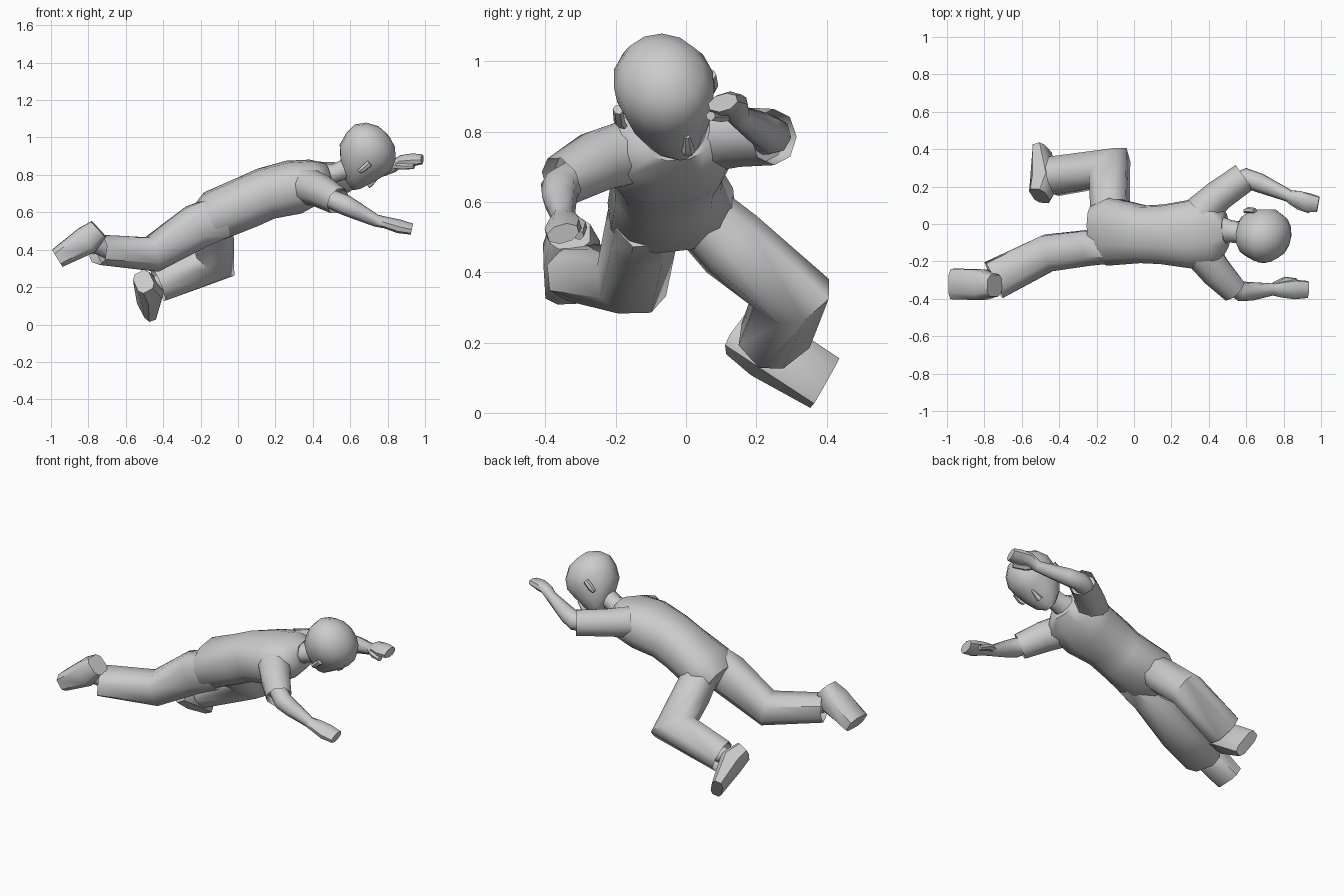
import bpy, bmesh, math
from mathutils import Vector


def tube(name, rings, side, n=10, square=1.0, tangent=None, hollow=False, angle=50):
    """Loft of rings (x, y, z, half width along side, half depth)."""
    pts = [Vector(r[:3]) for r in rings]
    bm = bmesh.new()
    loops = []
    for i, (p, r) in enumerate(zip(pts, rings)):
        t = Vector(tangent) if tangent else Vector()
        if not tangent:
            if i > 0:
                t += (p - pts[i - 1]).normalized()
            if i < len(pts) - 1:
                t += (pts[i + 1] - p).normalized()
        t.normalize()
        u = Vector(side)
        u = (u - t * u.dot(t)).normalized()
        v = t.cross(u)
        loop = []
        for k in range(n):
            a = 2 * math.pi * (k + 0.5) / n
            c, s = math.cos(a), math.sin(a)
            c = math.copysign(abs(c) ** square, c)
            s = math.copysign(abs(s) ** square, s)
            loop.append(bm.verts.new(p + u * c * r[3] + v * s * r[4]))
        loops.append(loop)
    for A, B in zip(loops, loops[1:]):
        for k in range(n):
            j = (k + 1) % n
            bm.faces.new((A[k], A[j], B[j], B[k]))
    bm.faces.new(loops[0][::-1])
    end = bm.faces.new(loops[-1])
    bm.normal_update()
    if hollow:
        # recessed cuff opening
        bmesh.ops.inset_region(bm, faces=[end], thickness=0.008)
        bmesh.ops.translate(bm, verts=end.verts, vec=-end.normal * 0.05)
    bmesh.ops.recalc_face_normals(bm, faces=bm.faces)
    me = bpy.data.meshes.new(name)
    bm.to_mesh(me)
    bm.free()
    ob = bpy.data.objects.new(name, me)
    bpy.context.collection.objects.link(ob)
    bpy.ops.object.select_all(action='DESELECT')
    ob.select_set(True)
    bpy.context.view_layer.objects.active = ob
    bpy.ops.object.shade_smooth_by_angle(angle=math.radians(angle))
    return ob


# Torso and neck
tube("torso", [(-.22, -.04, .54, .14, .08), (-.13, -.04, .58, .185, .135),
               (.05, -.055, .655, .155, .14), (.15, -.055, .70, .16, .14),
               (.30, -.055, .735, .185, .145), (.42, -.035, .77, .19, .115),
               (.49, -.03, .79, .10, .075)], (0, 1, .12), n=12, square=.85)
tube("neck", [(.43, -.03, .79, .085, .075), (.52, -.04, .81, .06, .05),
              (.62, -.05, .85, .06, .06)], (0, 1, .2))

# Trouser legs
tube("right_leg", [(-.08, -.12, .58, .09, .12), (-.22, -.125, .525, .10, .125),
                   (-.46, -.155, .375, .105, .10), (-.75, -.30, .40, .11, .08)],
     (0, 1, .1), n=8, square=.8, hollow=True)
tube("left_leg", [(-.13, .03, .575, .09, .10), (-.13, .13, .48, .105, .105),
                  (-.13, .30, .34, .105, .14), (-.43, .255, .22, .11, .095)],
     (-.23, .73, .6), n=8, square=.8, hollow=True)

# Feet and ankles
tube("right_foot", [(-.745, -.33, .51, .06, .06), (-.81, -.325, .45, .085, .08),
                    (-.965, -.32, .355, .085, .055)], (.1, 1, .1), n=8, square=.6)
tube("right_ankle", [(-.68, -.27, .39, .05, .05), (-.79, -.33, .44, .05, .05)], (0, 1, 0), n=8)
tube("left_foot", [(-.505, .15, .23, .07, .05), (-.475, .23, .185, .085, .07),
                   (-.49, .395, .085, .085, .035)], (-.4, .4, .8), n=8, square=.6)
tube("left_ankle", [(-.36, .26, .24, .05, .05), (-.48, .22, .20, .05, .05)], (0, 1, 0), n=8)

# Sleeves, forearms with hands, thumbs
arms = {
    "right": ([(.36, -.15, .745, .10, .10), (.44, -.255, .715, .09, .09), (.535, -.355, .66, .075, .075)],
              [(.48, -.30, .68, .05, .05), (.57, -.36, .64, .055, .055), (.63, -.36, .61, .05, .048),
               (.74, -.35, .555, .033, .033), (.79, -.35, .545, .045, .03),
               (.86, -.35, .525, .055, .035), (.93, -.35, .51, .048, .028)],
              [(.75, -.33, .555, .02, .018), (.81, -.30, .53, .02, .018), (.87, -.305, .505, .015, .014)],
              (0, 1, .3)),
    "left": ([(.36, .06, .78, .10, .095), (.45, .15, .785, .085, .085), (.59, .25, .785, .08, .08)],
             [(.52, .21, .785, .05, .05), (.60, .245, .79, .055, .055), (.67, .22, .805, .052, .05),
              (.83, .15, .845, .033, .033), (.875, .135, .875, .045, .03),
              (.93, .115, .88, .053, .033), (.985, .105, .883, .045, .025)],
             [(.83, .13, .85, .02, .018), (.88, .095, .845, .02, .018), (.94, .07, .845, .015, .014)],
             (0.2, 1, .3)),
}
for s, (sleeve, arm, thumb, side) in arms.items():
    tube(s + "_sleeve", sleeve, side, n=8, hollow=True)
    tube(s + "_forearm", arm, side, n=8)
    tube(s + "_thumb", thumb, side, n=6)

# Head, tilted frame: left, up and forward directions
C = Vector((.68, -.055, .90))
left = Vector((-.2, .91, .35)).normalized()
up = Vector((.8, -.1, .6))
up = (up - left * up.dot(left)).normalized()
fwd = left.cross(up)


def head_rings(rows):
    return [(*(C + left * l + up * t + fwd * f), a, b) for l, t, f, a, b in rows]


tube("head", head_rings([(0, -.165, .075, .035, .035), (0, -.13, .04, .085, .085),
                         (0, -.07, .0, .12, .135), (0, 0, -.01, .138, .155),
                         (0, .06, -.012, .142, .16), (0, .115, -.012, .115, .13),
                         (0, .155, -.012, .065, .075), (0, .165, -.012, .02, .02)]),
     left, n=14, tangent=up)
tube("nose", head_rings([(0, -.09, .14, .02, .022), (0, -.07, .145, .016, .018),
                         (0, -.02, .142, .008, .008)]), left, n=6, tangent=up)
for s in (-1, 1):
    tube("left_ear" if s > 0 else "right_ear",
         head_rings([(s * .135, -.07, -.01, .012, .012), (s * .145, -.045, -.012, .016, .018),
                     (s * .145, .005, -.015, .014, .018)]), left, n=6, tangent=up)
